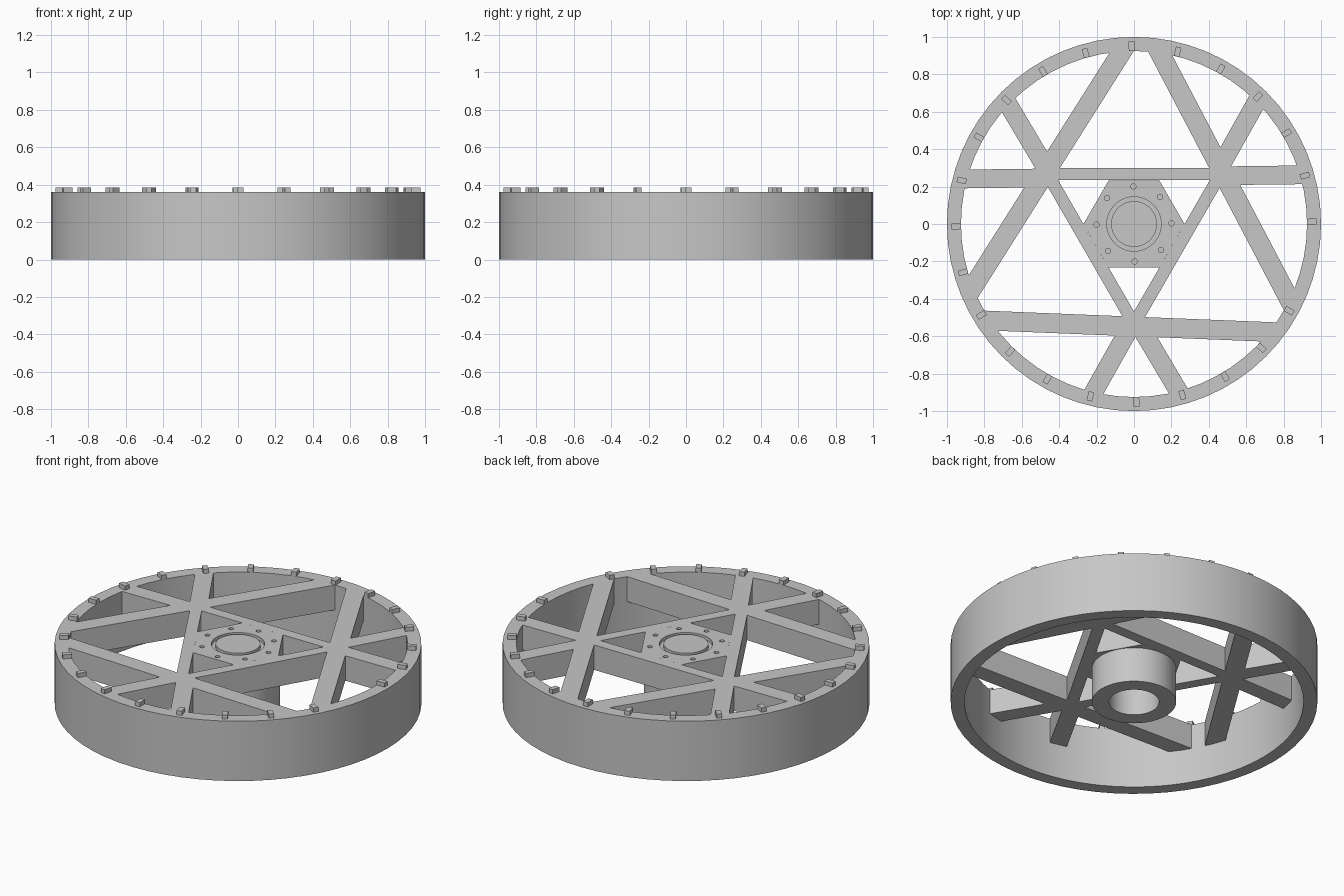
import bpy, bmesh
from math import sin, cos, pi, radians, sqrt
from mathutils import Matrix

old = bpy.data.objects.get("Cube")
if old:
    bpy.data.objects.remove(old, do_unlink=True)

GREY = (0.57, 0.57, 0.57, 1)
metal = bpy.data.materials.new("plain_grey")
metal.use_nodes = True
metal.diffuse_color = GREY
metal.node_tree.nodes["Principled BSDF"].inputs["Base Color"].default_value = GREY

TOP = 0.36        # upper face of rim, spokes and hub
UNDER = 0.21      # underside of the spokes
SIDES = 64


def finish(name, bm, smooth=False):
    bmesh.ops.recalc_face_normals(bm, faces=bm.faces)
    mesh = bpy.data.meshes.new(name)
    bm.to_mesh(mesh)
    bm.free()
    mesh.materials.append(metal)
    obj = bpy.data.objects.new(name, mesh)
    bpy.context.collection.objects.link(obj)
    if smooth:
        bpy.ops.object.select_all(action='DESELECT')
        obj.select_set(True)
        bpy.context.view_layer.objects.active = obj
        bpy.ops.object.shade_smooth_by_angle(angle=radians(30))
    return obj


def prism(name, points, z0, z1, turn=0.0):
    """Extrude a flat outline upward, then turn it about the axle."""
    bm = bmesh.new()
    face = bm.faces.new([bm.verts.new((x, y, z0)) for x, y in points])
    new = bmesh.ops.extrude_face_region(bm, geom=[face])["geom"]
    bmesh.ops.translate(bm, vec=(0, 0, z1 - z0),
                        verts=[v for v in new if isinstance(v, bmesh.types.BMVert)])
    bm.transform(Matrix.Rotation(turn, 4, 'Z'))
    return finish(name, bm)


def circle(radius, sides, cx=0.0, cy=0.0):
    return [(cx + radius * cos(2 * pi * i / sides),
             cy + radius * sin(2 * pi * i / sides)) for i in range(sides)]


def tube(name, inner, outer, z0, z1):
    """Closed ring swept from a rectangular section."""
    bm = bmesh.new()
    section = [(inner, z0), (outer, z0), (outer, z1), (inner, z1)]
    rings = [[bm.verts.new((r * cos(a), r * sin(a), z)) for r, z in section]
             for a in (2 * pi * i / SIDES for i in range(SIDES))]
    for i in range(SIDES):
        a, b = rings[i], rings[(i + 1) % SIDES]
        for j in range(4):
            k = (j + 1) % 4
            bm.faces.new((a[j], b[j], b[k], a[k]))
    return finish(name, bm, smooth=True)


def reach(offset, radius=0.96):
    """Half chord length, so that bars end inside the rim."""
    return sqrt(radius ** 2 - offset ** 2)


# Rim
tube("rim", 0.925, 1.0, 0, TOP)

# Spokes, three times around the axle
for n in range(3):
    third = n * 2 * pi / 3
    # narrow sides of the central triangle
    lo, hi = 0.234, 0.30
    prism(f"hub_frame_bar_{n}",
          [(-lo * sqrt(3), lo), (lo * sqrt(3), lo),
           (hi * sqrt(3), hi), (-hi * sqrt(3), hi)], UNDER, TOP, third)
    # wider arms carrying those sides on to the rim
    lo, hi = 0.202, 0.302
    for side, label in ((1, "a"), (-1, "b")):
        prism(f"rim_arm_{n}_{label}",
              [(side * 0.46, lo), (side * reach(lo), lo),
               (side * reach(hi), hi), (side * 0.46, hi)],
              UNDER, TOP, third + radians(0.7))
    # outer cross bars
    lo, hi = -0.60, -0.495
    prism(f"cross_bar_{n}",
          [(-reach(lo), lo), (reach(lo), lo), (reach(hi), hi), (-reach(hi), hi)],
          UNDER, TOP, third - radians(2.3))

# Hub: hexagonal plate over a hollow sleeve
plate = prism("hub_plate", circle(0.27, 6), UNDER, TOP)
tube("hub_sleeve", 0.137, 0.23, 0, UNDER)

# Groove and bolt holes sunk into the plate
cutters = [tube("groove_cutter", 0.122, 0.145, TOP - 0.02, TOP + 0.05)]
for i in range(8):
    a = i * pi / 4 + radians(1)
    cutters.append(prism(f"bolt_hole_cutter_{i}",
                         circle(0.014, 16, 0.2 * cos(a), 0.2 * sin(a)),
                         TOP - 0.04, TOP + 0.05))
for cutter in cutters:
    mod = plate.modifiers.new(cutter.name, 'BOOLEAN')
    mod.operation = 'DIFFERENCE'
    mod.solver = 'EXACT'
    mod.object = cutter
    cutter.hide_render = True
    cutter.hide_set(True)

# Apply the cuts and drop the cutters
bpy.context.view_layer.update()
cut = bpy.data.meshes.new_from_object(
    plate.evaluated_get(bpy.context.evaluated_depsgraph_get()))
plate.modifiers.clear()
plate.data = cut
for cutter in cutters:
    bpy.data.objects.remove(cutter, do_unlink=True)

# Lugs around the rim, with one position left empty
for i in range(24):
    if i == 23:
        continue
    prism(f"rim_lug_{i}",
          [(0.925, -0.015), (0.975, -0.015), (0.975, 0.015), (0.925, 0.015)],
          TOP - 0.01, 0.385, radians(15 * i + 0.8))
